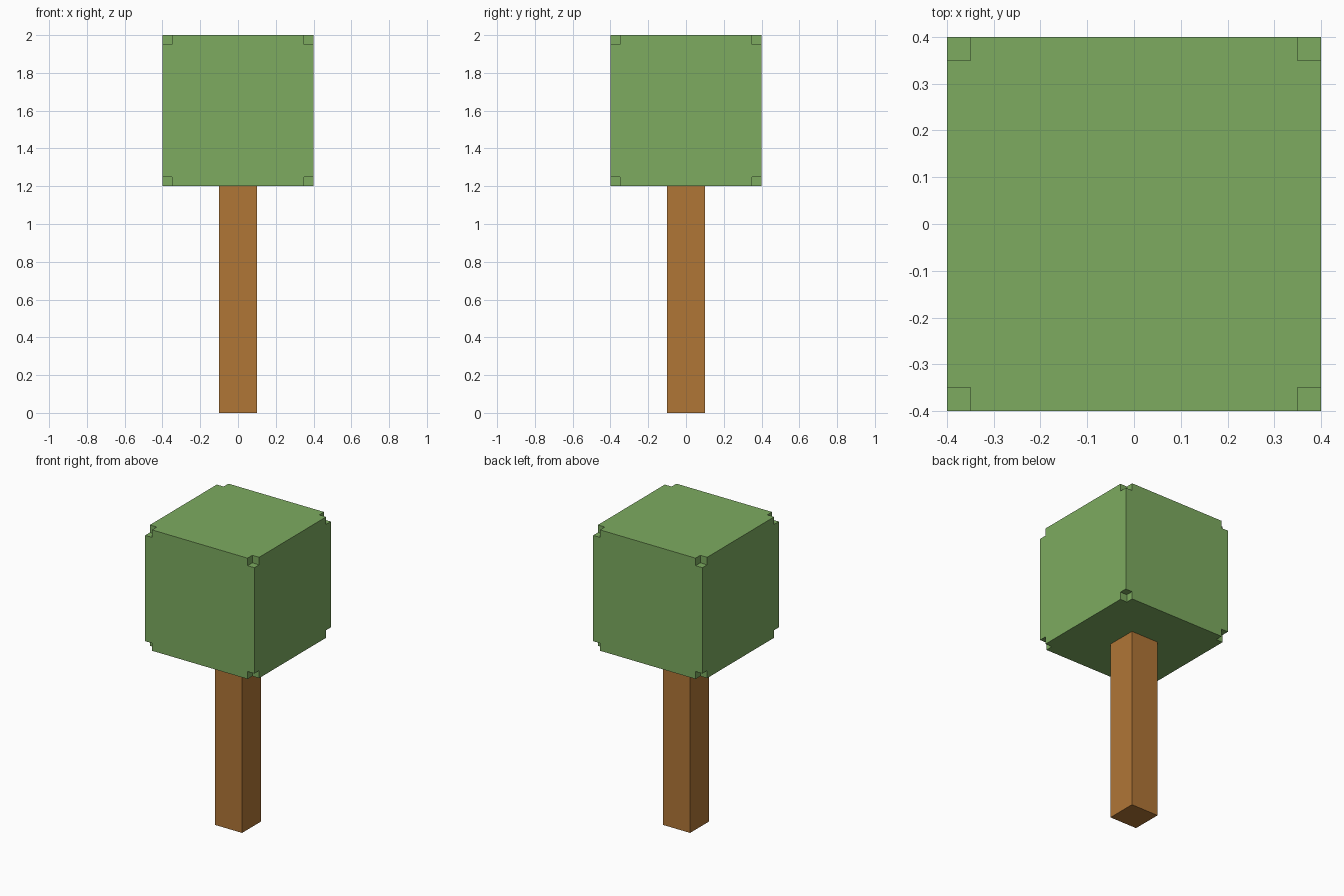
import bpy
import bmesh
from itertools import product
from mathutils import Vector

cube = bpy.data.objects.get("Cube")
if cube:
    bpy.data.objects.remove(cube, do_unlink=True)


def make_material(name, color):
    mat = bpy.data.materials.new(name)
    mat.use_nodes = True
    mat.diffuse_color = color
    bsdf = next(n for n in mat.node_tree.nodes if n.type == 'BSDF_PRINCIPLED')
    bsdf.inputs["Base Color"].default_value = color
    return mat


def make_object(name, bm, mat):
    mesh = bpy.data.meshes.new(name)
    bm.to_mesh(mesh)
    bm.free()
    mesh.materials.append(mat)
    obj = bpy.data.objects.new(name, mesh)
    bpy.context.collection.objects.link(obj)
    return obj


leaf_green = make_material("leaf green", (0.205, 0.407, 0.117, 1))
bark_brown = make_material("bark brown", (0.434, 0.181, 0.037, 1))

# Trunk: a square post
bm = bmesh.new()
bmesh.ops.create_cube(bm, size=1)
bmesh.ops.scale(bm, vec=(0.2, 0.2, 1.2), verts=bm.verts)
bmesh.ops.translate(bm, vec=(0, 0, 0.6), verts=bm.verts)
make_object("trunk", bm, bark_brown)

# Foliage: a 3 x 3 x 3 block of cells with the eight small corner cells left out
cuts = (-0.4, -0.35, 0.35, 0.4)
centre = Vector((0, 0, 1.6))


def filled(cell):
    return all(0 <= c <= 2 for c in cell) and any(c == 1 for c in cell)


bm = bmesh.new()
for cell in product(range(3), repeat=3):
    if not filled(cell):
        continue
    for axis, side in product(range(3), (0, 1)):
        neighbour = list(cell)
        neighbour[axis] += 2 * side - 1
        if filled(neighbour):
            continue
        # Outer wall of this cell
        u, v = (axis + 1) % 3, (axis + 2) % 3
        ring = []
        for du, dv in ((0, 0), (1, 0), (1, 1), (0, 1)):
            p = Vector((0, 0, 0))
            p[axis] = cuts[cell[axis] + side]
            p[u] = cuts[cell[u] + du]
            p[v] = cuts[cell[v] + dv]
            ring.append(bm.verts.new(p + centre))
        bm.faces.new(ring if side else ring[::-1])
bmesh.ops.remove_doubles(bm, verts=bm.verts, dist=0.001)
# Merge the coplanar cells into one face per side
bmesh.ops.dissolve_limit(bm, angle_limit=0.01, verts=bm.verts, edges=bm.edges)
bmesh.ops.recalc_face_normals(bm, faces=bm.faces)
make_object("foliage", bm, leaf_green)
